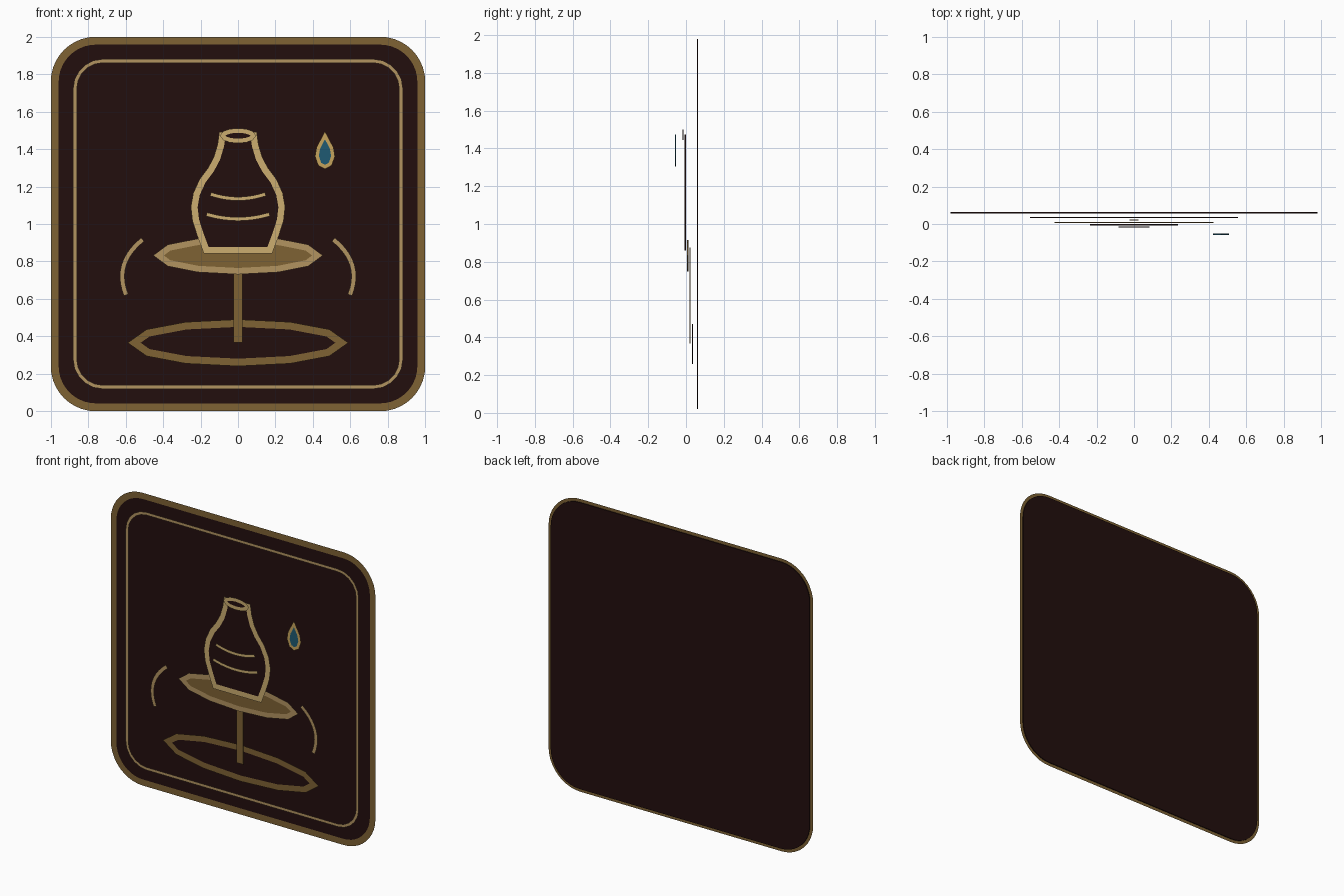
import bpy, bmesh, math
from mathutils import Vector

if "Cube" in bpy.data.objects:
    bpy.data.objects.remove(bpy.data.objects["Cube"], do_unlink=True)


def material(name, r, g, b):
    lin = [(c / 255 / 12.92) if c < 11 else ((c / 255 + 0.055) / 1.055) ** 2.4 for c in (r, g, b)]
    m = bpy.data.materials.new(name)
    m.use_nodes = True
    m.diffuse_color = (*lin, 1)
    m.node_tree.nodes["Principled BSDF"].inputs["Base Color"].default_value = (*lin, 1)
    return m


DARK = material("dark brown", 34, 14, 13)
BRONZE = material("bronze", 126, 98, 52)
TAN = material("tan", 178, 147, 96)
SAND = material("pale sand", 204, 174, 112)
GOLD = material("gold", 198, 164, 92)
BLUE = material("water blue", 30, 90, 114)
PLATE = 0.006   # thickness of the filled shapes
LIFT = 0.0045   # how far outlines sit in front of their fill


def finish(name, bm, mat):
    mesh = bpy.data.meshes.new(name)
    bm.to_mesh(mesh)
    bm.free()
    mesh.materials.append(mat)
    obj = bpy.data.objects.new(name, mesh)
    bpy.context.collection.objects.link(obj)
    return obj


def plate(name, pts, y, mat):
    """Thin filled shape from an x-z outline."""
    bm = bmesh.new()
    face = bm.faces.new([bm.verts.new((x, y - PLATE / 2, z)) for x, z in pts])
    new = bmesh.ops.extrude_face_region(bm, geom=[face])["geom"]
    bmesh.ops.translate(bm, vec=(0, PLATE, 0),
                        verts=[g for g in new if isinstance(g, bmesh.types.BMVert)])
    if not any(len(f.verts) == len(pts) and f.calc_center_median().y < y for f in bm.faces):
        bm.faces.new([v for v in bm.verts if v.co.y < y][:len(pts)])
    bmesh.ops.recalc_face_normals(bm, faces=bm.faces)
    return finish(name, bm, mat)


def ribbon(name, pts, y, width, mat, closed=True):
    """Flat mitred stroke along an x-z path, facing the front."""
    pts = [Vector(p) for p in pts]
    n = len(pts)
    bm = bmesh.new()
    rows = []
    for i, p in enumerate(pts):
        before = pts[i - 1] if closed or i > 0 else None
        after = pts[(i + 1) % n] if closed or i < n - 1 else None
        d1 = (p - before).normalized() if before else (after - p).normalized()
        d2 = (after - p).normalized() if after else d1
        n1, n2 = Vector((-d1.y, d1.x)), Vector((-d2.y, d2.x))
        side = (n1 + n2).normalized()
        side *= width / 2 / max(side.dot(n1), 0.4)
        rows.append([bm.verts.new((q.x, y, q.y)) for q in (p + side, p - side)])
    for i in range(n if closed else n - 1):
        (a, b), (c, d) = rows[i], rows[(i + 1) % n]
        f = bm.faces.new((a, b, d, c))
        f.normal_update()
        if f.normal.y > 0:
            f.normal_flip()
    return finish(name, bm, mat)


def outlined(name, pts, y, width, fill, line):
    plate(name, pts, y, fill)
    ribbon(name + "_outline", pts, y - LIFT, width, line)


def ellipse(cz, rx, rz, sides=12):
    return [(rx * math.cos(t), cz + rz * math.sin(t))
            for t in (2 * math.pi * i / sides for i in range(sides))]


def rounded_square(half, radius, steps):
    pts = []
    for k, (sx, sz) in enumerate(((1, 1), (-1, 1), (-1, -1), (1, -1))):
        for i in range(steps + 1):
            t = math.pi / 2 * (k + i / steps)
            pts.append((sx * (half - radius) + radius * math.cos(t),
                        1 + sz * (half - radius) + radius * math.sin(t)))
    return pts


def bezier(a, b, c, steps=10):
    a, b, c = Vector(a), Vector(b), Vector(c)
    return [a * (1 - t) ** 2 + b * 2 * t * (1 - t) + c * t * t
            for t in (i / steps for i in range(steps + 1))]


def mirrored(half):
    return half + [(-x, z) for x, z in reversed(half)]


# Panel with frame and inner border
outlined("panel", rounded_square(0.98, 0.22, 10), 0.06, 0.042, DARK, BRONZE)
ribbon("inner_border", rounded_square(0.872, 0.15, 5), 0.045, 0.02, TAN)

# Wheel: flywheel, shaft and turntable
outlined("flywheel", ellipse(0.365, 0.555, 0.105), 0.035, 0.04, DARK, BRONZE)
plate("shaft", [(-0.025, 0.367), (0.025, 0.367), (0.025, 0.875), (-0.025, 0.875)],
      0.021, BRONZE)
outlined("turntable", ellipse(0.832, 0.425, 0.084), 0.009, 0.034, BRONZE, TAN)

# Vase body and mouth
vase = [(0.17, 0.86), (0.2, 0.94), (0.226, 1.02), (0.234, 1.09), (0.222, 1.16),
        (0.19, 1.23), (0.145, 1.29), (0.113, 1.35), (0.092, 1.42), (0.084, 1.475)]
outlined("vase", mirrored(vase), -0.004, 0.036, DARK, SAND)
outlined("vase_mouth", ellipse(1.472, 0.082, 0.028), -0.016, 0.024, DARK, SAND)

# Throwing lines on the vase
for name, x, z, dip in (("upper", 0.147, 1.16, 0.05), ("lower", 0.168, 1.052, 0.05)):
    ribbon(name + "_vase_line", bezier((-x, z), (0, z - dip), (x, z)),
           -0.029, 0.02, SAND, closed=False)

# Spin arcs on both sides
for name, s in (("left", 1), ("right", -1)):
    ribbon(name + "_spin_arc",
           bezier((s * 0.51, 0.917), (s * 0.667, 0.79), (s * 0.598, 0.62)),
           -0.042, 0.025, TAN, closed=False)

# Water drop
drop = [(0.0, 1.305), (0.028, 1.32), (0.043, 1.362), (0.036, 1.405), (0.018, 1.44)]
drop = [(0.465 + x, z) for x, z in drop + [(0, 1.474)] + [(-x, z) for x, z in drop[:0:-1]]]
outlined("water_drop", drop, -0.055, 0.02, BLUE, GOLD)
